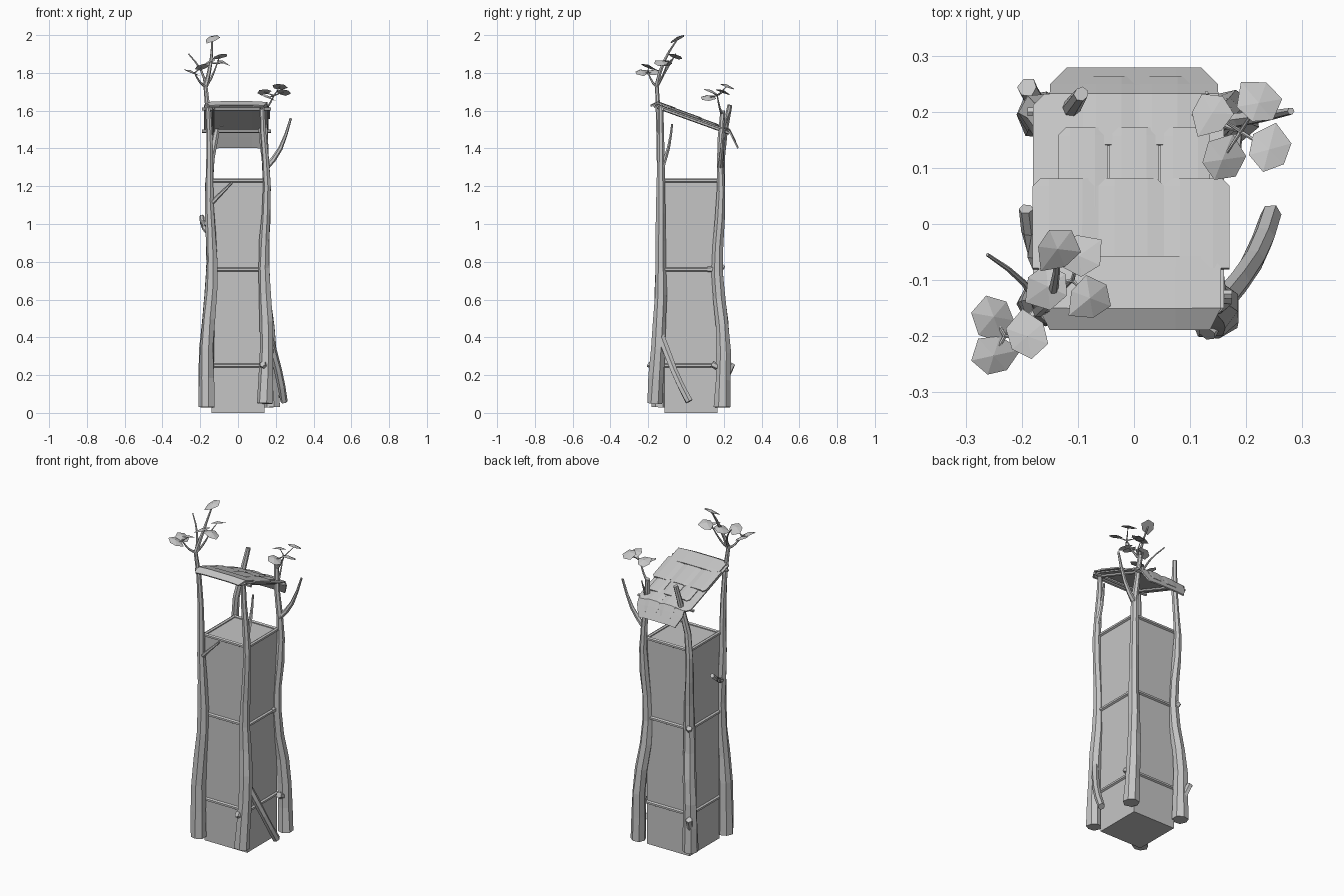
import bpy, bmesh, math, random
from mathutils import Vector

random.seed(4)
default_cube = bpy.data.objects.get("Cube")
if default_cube:
    bpy.data.objects.remove(default_cube, do_unlink=True)

grey = bpy.data.materials.new("plain_grey")
grey.use_nodes = True
grey.diffuse_color = (.56, .56, .56, 1)
shader = grey.node_tree.nodes["Principled BSDF"]
shader.inputs["Base Color"].default_value = grey.diffuse_color


def finish(name, bm):
    bmesh.ops.recalc_face_normals(bm, faces=bm.faces)
    mesh = bpy.data.meshes.new(name)
    bm.to_mesh(mesh)
    bm.free()
    mesh.materials.append(grey)
    obj = bpy.data.objects.new(name, mesh)
    bpy.context.collection.objects.link(obj)
    return obj


def limb(name, path, radii, sides=6, rough=.1):
    """Faceted round limb along a path, with one radius per point."""
    bm = bmesh.new()
    path = [Vector(point) for point in path]
    rings = []
    for i, point in enumerate(path):
        following = path[min(i + 1, len(path) - 1)]
        along = (following - path[max(i - 1, 0)]).normalized()
        helper = Vector((0, 1, 0)) if abs(along.y) < .8 else Vector((1, 0, 0))
        across = along.cross(helper).normalized()
        other = along.cross(across)
        ring = []
        for k in range(sides):
            angle = math.tau * k / sides
            radius = radii[i] * random.uniform(1 - rough, 1 + rough)
            offset = across * math.cos(angle) + other * math.sin(angle)
            ring.append(bm.verts.new(point + offset * radius))
        rings.append(ring)
    for lower, upper in zip(rings, rings[1:]):
        for k in range(sides):
            n = (k + 1) % sides
            bm.faces.new((lower[k], lower[n], upper[n], upper[k]))
    bm.faces.new(rings[0])
    bm.faces.new(rings[-1])
    return finish(name, bm)


def pole(name, start, end, radius=.009):
    limb(name, [start, end], [radius, radius], rough=0)


class Trunk:
    """Corner trunk that flares at the foot, sways, and leans near the top."""

    def __init__(self, name, side, depth, bottom, height, foot, lean):
        self.side, self.depth = side, depth
        self.foot, self.lean = Vector(foot), Vector(lean)
        levels = [bottom + (height - bottom) * i / 11 for i in range(12)]
        radii = [.01 + .034 * max(0, 1 - z / 1.75) ** .9 for z in levels]
        limb(name, [self.at(z) for z in levels], radii, sides=7)

    def at(self, z):
        sway = -math.cos(z * 8) * .011
        flare = max(0, 1 - z / .6)
        x = self.side * (.145 + sway * .7)
        y = .175 + sway if self.depth > 0 else -.133
        return Vector((x, y, z)) + self.foot * flare + self.lean * max(0, z - 1.3) / .3


def branch(name, start, reach, radius, bend=(0, 0, 0), taper=.4):
    """Tapering branch with a bend; returns its tip."""
    start, reach, bend = Vector(start), Vector(reach), Vector(bend)
    steps = [i / 4 for i in range(5)]
    path = [start + reach * t + bend * math.sin(math.pi * t) for t in steps]
    limb(name, path, [radius * (1 - t + t * taper) for t in steps])
    return path[-1]


def leaf(name, centre, tilt=.4, size=.043):
    """Shallow six-sided leaf with a raised middle."""
    bm = bmesh.new()
    turn, lean = random.uniform(0, math.tau), random.uniform(0, math.tau)
    rim = []
    for k in range(6):
        angle = turn + math.tau * k / 6
        reach = size * (1.15 if k == 0 else random.uniform(.8, 1))
        offset = Vector((math.cos(angle), math.sin(angle), tilt * math.cos(angle - lean)))
        rim.append(bm.verts.new(centre + offset * reach))
    middle = bm.verts.new(centre + Vector((0, 0, .012)))
    for k in range(6):
        bm.faces.new((rim[k], rim[(k + 1) % 6], middle))
    bm.faces.new(rim)
    finish(name, bm)


def leaf_cluster(name, fork, centre, count, spread, turn):
    """Twigs from a fork, fanning out to a ring of leaves, the first one highest."""
    hub = branch(name + "_stem", fork, Vector(centre) - fork, .008, (0, 0, -.015))
    for k in range(count):
        fan = math.tau * k / count
        rise = .3 + .5 * math.cos(fan)
        reach = Vector((math.cos(turn + fan), math.sin(turn + fan), rise)) * spread
        tip = branch(f"{name}_twig_{k + 1}", hub, reach, .004)
        leaf(f"{name}_leaf_{k + 1}", tip)


# Boxed tower body
HALF, MIDDLE, TOP = .141, .027, 1.23
bm = bmesh.new()
bmesh.ops.create_cube(bm, size=1)
for v in bm.verts:
    v.co = (v.co.x * 2 * HALF, v.co.y * 2 * HALF + MIDDLE, (v.co.z + .5) * TOP)
finish("tower_body", bm)

# Horizontal rails around the body
corners = [(x * HALF, y * HALF + MIDDLE) for x, y in ((-1, -1), (1, -1), (1, 1), (-1, 1))]
for level, z in (("lower", .25), ("middle", .76), ("upper", TOP)):
    for i, corner in enumerate(corners):
        pole(f"{level}_rail_{i + 1}", (*corners[i - 1], z), (*corner, z), .011)

# Corner trunks
front_right = Trunk("front_right_trunk", -1, -1, .03, 1.74, (-.03, -.01, 0), (-.02, -.015, 0))
front_left = Trunk("front_left_trunk", 1, -1, .05, 1.63, (.005, -.035, 0), (-.01, 0, 0))
back_left = Trunk("back_left_trunk", 1, 1, .03, 1.6, (.045, .03, 0), (-.02, .03, 0))
back_right = Trunk("back_right_trunk", -1, 1, .05, 1.63, (-.03, .03, 0), (.04, .06, 0))

# Root prop, cut stubs and knots
branch("root_prop", front_left.at(.43), (.09, .16, -.37), .022, (.015, 0, -.02), .9)
branch("back_right_stub", back_right.at(.16), (-.025, .05, .1), .022, taper=.8)
branch("front_left_stub", front_left.at(.23), (-.02, -.04, .03), .02, taper=.9)
branch("back_left_stub", back_left.at(.23), (0, -.06, .03), .02, taper=.9)
branch("back_left_knot", back_left.at(.76), (0, -.05, 0), .02, taper=.8)
branch("back_right_knot", back_right.at(.75), (-.02, .03, .03), .02, taper=.8)
branch("side_stub", front_right.at(.94), (-.05, .16, .1), .015, (-.01, 0, -.01), .9)

# Bare branches
branch("front_branch", front_right.at(1.1), (.12, 0, .12), .013, (0, -.01, 0))
branch("front_left_branch", front_left.at(1.28), (0, .06, .25), .014, (0, .01, 0))
branch("back_left_branch", back_left.at(1.3), (.13, .02, .26), .016, (.01, 0, -.03))
branch("back_twig", back_left.at(1.46), (0, .05, .14), .008)

# Leafy crowns
fork = front_right.at(1.73)
tip = branch("crown_leader", fork, (.035, .11, .25), .013, (.01, -.02, 0), .3)
leaf("crown_top_leaf", tip, .5)
branch("crown_bare_twig", fork, (-.09, .1, .17), .008, (.02, 0, 0))
leaf_cluster("outer_crown", fork, (-.23, -.2, 1.8), 3, .04, 0)
leaf_cluster("inner_crown", fork, (-.11, -.1, 1.85), 3, .045, 1.3)
leaf_cluster("back_crown", back_left.at(1.58), (.19, .165, 1.68), 4, .06, 1)

# Sloping roof of overlapping bark slabs
FRONT_BEND, BACK_BEND = -.15, .23


def roof_z(y):
    slope = min(max(y, FRONT_BEND), BACK_BEND) - FRONT_BEND
    front_dip = max(0, FRONT_BEND - y) / 2
    back_drop = max(0, y - BACK_BEND) * 2
    return 1.628 - slope * .36 - front_dip - back_drop


def slab(name, left, right, front, back, lift, cut=.02):
    """Slightly arched slab that follows the roof line, with clipped back corners."""
    inner = [y for y in (FRONT_BEND, BACK_BEND) if front < y < back - cut]
    bm = bmesh.new()
    rows = []
    for y in [front, *inner, back - cut, back]:
        clip = cut if y == back or y < FRONT_BEND else 0
        quarter = (right - left) / 4
        edges = ((left + clip, 0), (left + quarter, .004), (right - quarter, .004), (right - clip, 0))
        rows.append([bm.verts.new((x, y, roof_z(y) + lift + arch)) for x, arch in edges])
    for a, b in zip(rows, rows[1:]):
        for k in range(3):
            bm.faces.new((a[k], a[k + 1], b[k + 1], b[k]))
    solid = finish(name, bm).modifiers.new("thickness", "SOLIDIFY")
    solid.thickness = .008
    solid.offset = 0


slab("roof_deck", -.18, .16, -.17, .23, 0)
slab("roof_eave", -.15, .15, .15, .275, 0, .03)
slab("roof_ridge_cap", -.17, .155, -.187, -.058, .014)
for row, count in enumerate((3, 3, 2)):
    edge = -.18 + .045 * row
    width = (.17 - .03 * row - edge) / count
    for i in range(count):
        left = edge + i * width
        slab(f"roof_slab_{row + 1}_{i + 1}", left, left + width - .005 * row,
             -.08 + .11 * row, .08 + .09 * row, .011 - .003 * row, .014)

# Poles and rafters under the roof
for name, y in (("front_roof_pole", -.125), ("back_roof_pole", .2)):
    pole(name, (-.19, y, roof_z(y) - .01), (.175, y, roof_z(y) - .01))
for name, x in (("right_rafter", -.13), ("left_rafter", .125)):
    ends = [(x, y, roof_z(y) - .01) for y in (FRONT_BEND, BACK_BEND)]
    pole(name, *ends)
